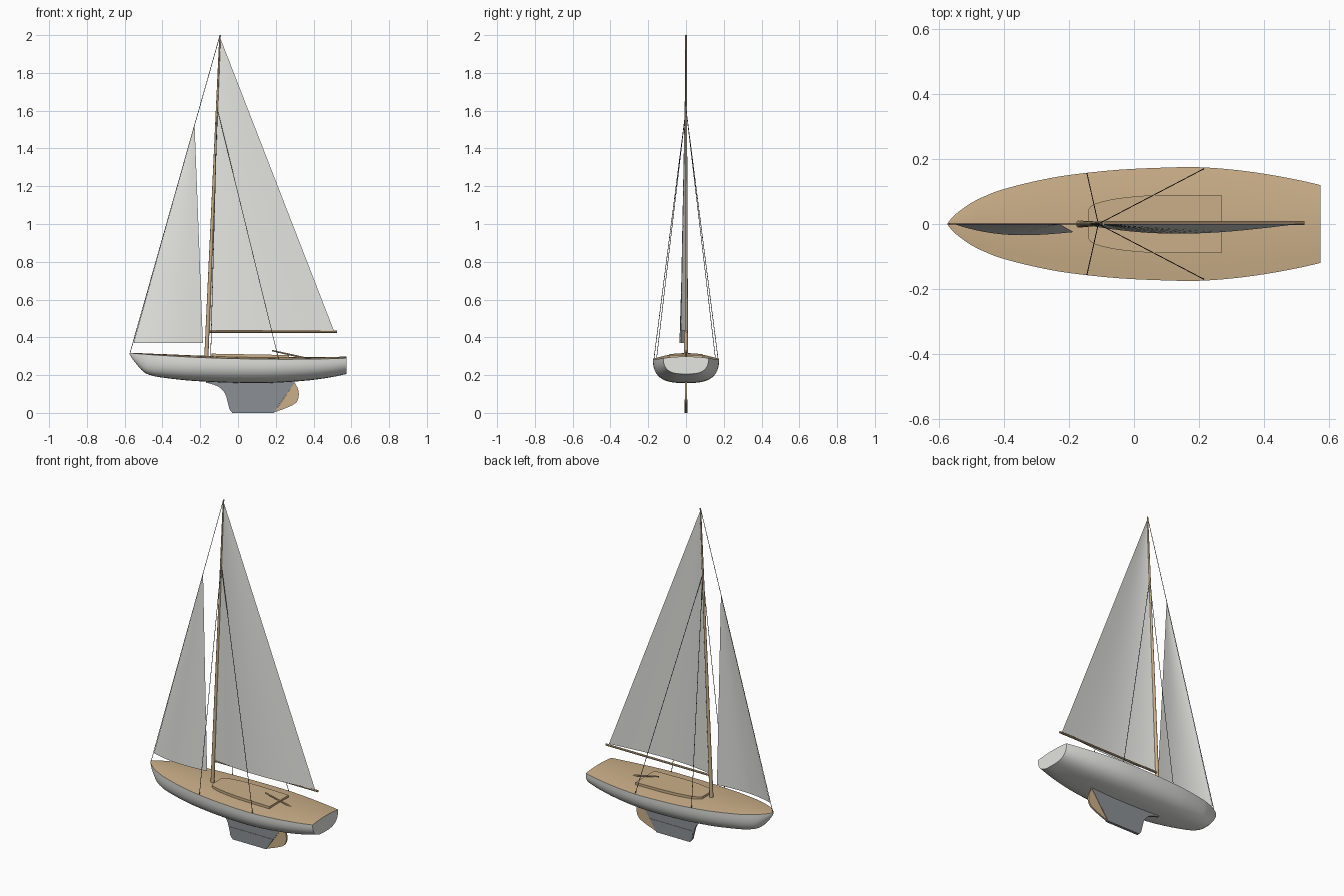
import bpy, bmesh, math
from mathutils import Vector

if "Cube" in bpy.data.objects:
    bpy.data.objects.remove(bpy.data.objects["Cube"])


def material(name, rgb):
    m = bpy.data.materials.new(name)
    m.diffuse_color = (*rgb, 1)
    m.use_nodes = True
    m.node_tree.nodes["Principled BSDF"].inputs["Base Color"].default_value = m.diffuse_color
    return m


WHITE = material("off white", (0.78, 0.78, 0.75))
WOOD = material("light wood", (0.60, 0.43, 0.25))
GREY = material("keel grey", (0.26, 0.28, 0.30))
DARK = material("dark rigging", (0.04, 0.04, 0.04))


def make(name, verts, faces, mats, indices=None):
    me = bpy.data.meshes.new(name)
    me.from_pydata(verts, [], faces)
    for m in mats:
        me.materials.append(m)
    if indices:
        me.polygons.foreach_set("material_index", indices)
    me.update()
    ob = bpy.data.objects.new(name, me)
    bpy.context.collection.objects.link(ob)
    return ob


def fix_normals(ob):
    bm = bmesh.new()
    bm.from_mesh(ob.data)
    bmesh.ops.recalc_face_normals(bm, faces=bm.faces)
    bm.to_mesh(ob.data)
    bm.free()


def smooth_rows(rows, n):
    """Catmull-Rom interpolation through rows of numbers."""
    out = []
    for i in range(len(rows) - 1):
        p0, p1, p2, p3 = (rows[max(0, min(len(rows) - 1, i + k))] for k in (-1, 0, 1, 2))
        for s in range(n):
            t = s / n
            out.append([0.5 * (2 * b + (c - a) * t + (2 * a - 5 * b + 4 * c - d) * t * t
                               + (3 * b - a - 3 * c + d) * t ** 3)
                        for a, b, c, d in zip(p0, p1, p2, p3)])
    out.append(list(rows[-1]))
    return out


def rod(name, a, b, r1, r2, mat, sides=10):
    a, b = Vector(a), Vector(b)
    bm = bmesh.new()
    bmesh.ops.create_cone(bm, cap_ends=True, segments=sides, radius1=r1, radius2=r2,
                          depth=(b - a).length)
    rot = (b - a).to_track_quat('Z', 'Y').to_matrix().to_4x4()
    bmesh.ops.transform(bm, matrix=rot, verts=bm.verts)
    bmesh.ops.translate(bm, vec=(a + b) / 2, verts=bm.verts)
    me = bpy.data.meshes.new(name)
    bm.to_mesh(me)
    bm.free()
    me.materials.append(mat)
    ob = bpy.data.objects.new(name, me)
    bpy.context.collection.objects.link(ob)


def prism(name, lower, upper, mat):
    """Solid between two matching outlines."""
    n = len(lower)
    faces = [[i, (i + 1) % n, n + (i + 1) % n, n + i] for i in range(n)]
    faces += [list(range(n))[::-1], list(range(n, 2 * n))]
    fix_normals(make(name, lower + upper, faces, [mat]))


def plate(name, outline, half, mat):
    prism(name, [(x, -half, z) for x, z in outline], [(x, half, z) for x, z in outline], mat)


def sail(name, tack, head, clew, belly, mat, nu=16, nv=24):
    """Triangular sail with a fullness that fades towards the head."""
    tack, head, clew = Vector(tack), Vector(head), Vector(clew)
    verts, faces = [], []
    for j in range(nv + 1):
        v = j / nv * 0.998
        a, b = tack.lerp(head, v), clew.lerp(head, v)
        for i in range(nu + 1):
            u = i / nu
            p = a.lerp(b, u)
            p.y -= belly * math.sin(math.pi * u ** 0.85) * (1 - v)
            verts.append(p)
    w = nu + 1
    for j in range(nv):
        for i in range(nu):
            k = j * w + i
            faces.append([k, k + 1, k + w + 1, k + w])
    make(name, verts, faces, [mat])


# Hull and cambered deck: x, half beam, sheer height, bottom height
stations = smooth_rows([
    (-0.575, 0.002, 0.318, 0.312), (-0.55, 0.03, 0.315, 0.274), (-0.50, 0.066, 0.311, 0.217),
    (-0.45, 0.09, 0.307, 0.196), (-0.40, 0.108, 0.304, 0.187), (-0.30, 0.133, 0.298, 0.175),
    (-0.20, 0.151, 0.293, 0.167), (-0.05, 0.167, 0.288, 0.160), (0.10, 0.174, 0.285, 0.158),
    (0.20, 0.175, 0.284, 0.160), (0.30, 0.168, 0.284, 0.166), (0.40, 0.155, 0.285, 0.175),
    (0.50, 0.137, 0.287, 0.190), (0.575, 0.120, 0.290, 0.206)], 4)
M, D, CAMBER = 24, 8, 0.012
verts, faces, idx = [], [], []
for x, b, top, bot in stations:
    for i in range(M + 1):
        t = math.pi * i / M
        c, s = math.cos(t), max(0, math.sin(t))
        verts.append((x, -b * math.copysign(abs(c) ** 0.66, c), top - (top - bot) * s ** 0.8))
    for i in range(1, D):
        f = 1 - 2 * i / D
        verts.append((x, b * f, top + CAMBER * b / 0.175 * (1 - f * f)))
R = M + D
for k in range(len(stations) - 1):
    for i in range(R):
        j = (i + 1) % R
        faces.append([k * R + i, k * R + j, (k + 1) * R + j, (k + 1) * R + i])
        idx.append(0 if i < M else 1)
last = (len(stations) - 1) * R
faces += [list(range(R)), list(range(last, last + R))]
idx += [0, 0]
fix_normals(make("hull", verts, faces, [WHITE, WOOD], idx))

# Raised cabin with rounded front
half = [(0.27, 0.09), (0.12, 0.09)]
half += [(-0.14 + 0.26 * (1 - math.sin(a)), 0.045 + 0.045 * math.cos(a))
         for a in [math.pi / 2 * i / 8 for i in range(1, 9)]]
half.append((-0.14, 0.03))
outline = half + [(x, -y) for x, y in reversed(half)]
prism("cabin", [(x, y, 0.275) for x, y in outline],
      [(x, y, 0.311 - 0.018 * x) for x, y in outline], WOOD)

# Keel and rudder
front = smooth_rows([(-0.17, 0.160), (-0.11, 0.142), (-0.07, 0.105), (-0.053, 0.05),
                     (-0.043, 0.015), (-0.03, 0.003)], 3)
keel = [(-0.17, 0.172)] + [tuple(p) for p in front] + [(0.19, 0.003), (0.30, 0.160), (0.30, 0.17)]
plate("keel", keel, 0.006, GREY)
plate("keel_ballast", [(-0.052, 0.07), (-0.045, 0.02), (-0.03, 0.0), (0.19, 0.0), (0.236, 0.07)],
      0.008, GREY)
blade = smooth_rows([(0.30, 0.160), (0.318, 0.125), (0.321, 0.085), (0.305, 0.052),
                     (0.26, 0.028), (0.192, 0.003)], 4)
plate("rudder", [tuple(p) for p in blade], 0.005, WOOD)
rod("tiller", (0.18, 0, 0.33), (0.38, 0, 0.285), 0.004, 0.005, WOOD)

# Spars
MAST_TOP = (-0.095, 0, 2.0)
rod("mast", (-0.168, 0, 0.285), MAST_TOP, 0.011, 0.004, WOOD, 12)
rod("boom", (-0.165, 0.003, 0.43), (0.525, 0.003, 0.43), 0.006, 0.006, WOOD)

# Sails
sail("mainsail", (-0.157, 0, 0.437), (-0.096, 0, 1.99), (0.507, 0, 0.437), 0.03, WHITE)
sail("jib", (-0.553, 0, 0.37), (-0.230, 0, 1.53), (-0.186, -0.025, 0.37), 0.022, WHITE)

# Standing rigging
rod("forestay", (-0.572, 0, 0.316), MAST_TOP, 0.0015, 0.0015, DARK, 6)
for side, s in (("port", 1), ("starboard", -1)):
    rod("forward_shroud_" + side, (-0.145, s * 0.156, 0.288), (-0.110, 0, 1.61),
        0.0015, 0.0015, DARK, 6)
    rod("aft_shroud_" + side, (0.215, s * 0.170, 0.284), (-0.110, 0, 1.61),
        0.0015, 0.0015, DARK, 6)

# Smooth shading with crisp edges
for ob in bpy.context.collection.objects:
    ob.select_set(True)
    bpy.context.view_layer.objects.active = ob
bpy.ops.object.shade_smooth_by_angle(angle=math.radians(35))
